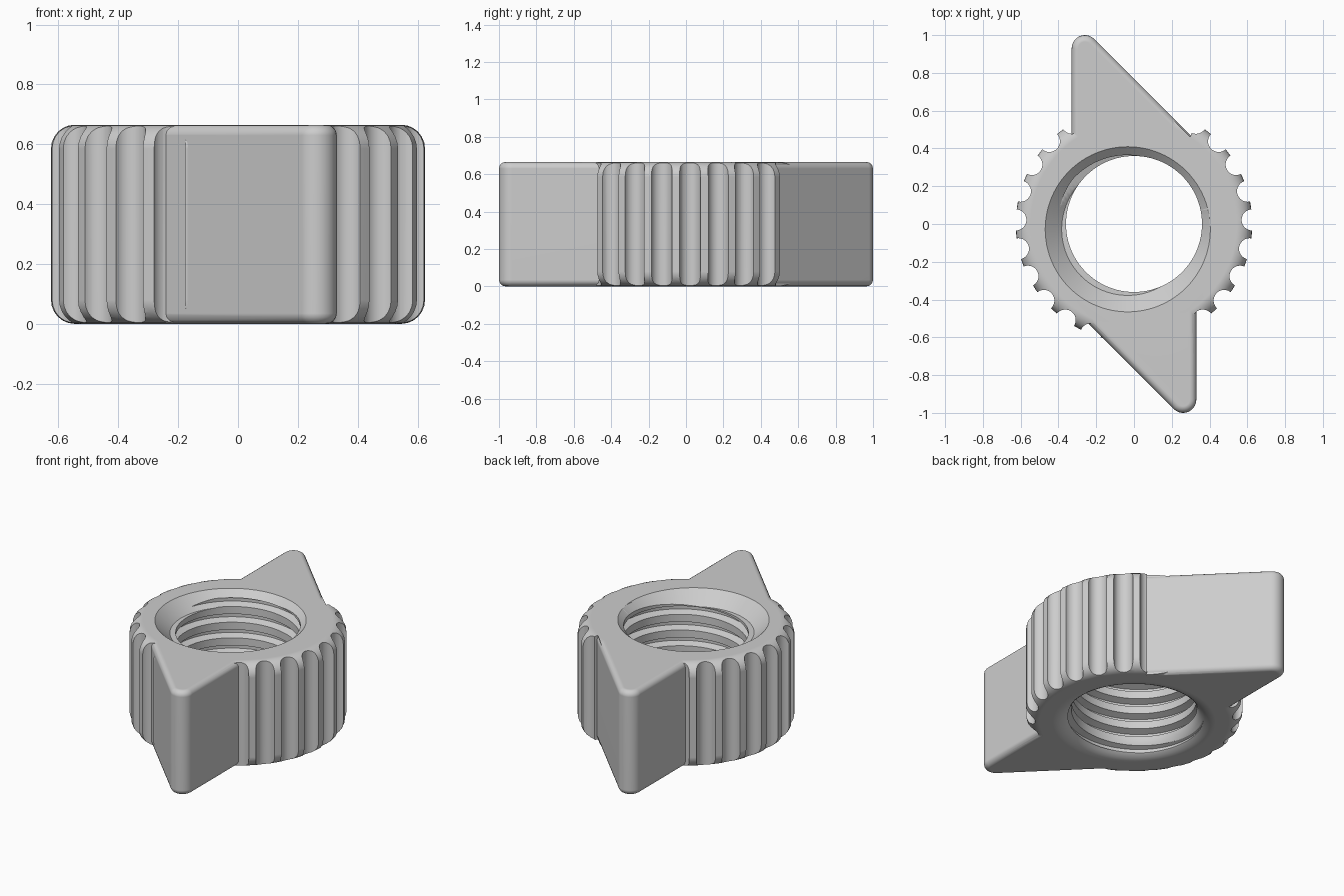
import bpy
import bmesh
from math import sin, cos, radians, tau
from mathutils import Matrix

default = bpy.data.objects.get("Cube")
if default:
    bpy.data.objects.remove(default, do_unlink=True)

HEIGHT = 0.665
BODY_R = 0.626
BORE_R, ROOT_R, PITCH = 0.36, 0.402, 0.1
FLARE = 0.11

grey = bpy.data.materials.new("light grey")
grey.use_nodes = True
grey.diffuse_color = (0.61, 0.61, 0.61, 1)
grey.node_tree.nodes["Principled BSDF"].inputs["Base Color"].default_value = (0.61, 0.61, 0.61, 1)


def make_object(name, bm):
    bmesh.ops.recalc_face_normals(bm, faces=bm.faces[:])
    if bm.calc_volume(signed=True) < 0:
        bmesh.ops.reverse_faces(bm, faces=bm.faces[:])
    mesh = bpy.data.meshes.new(name)
    bm.to_mesh(mesh)
    bm.free()
    mesh.materials.append(grey)
    obj = bpy.data.objects.new(name, mesh)
    bpy.context.collection.objects.link(obj)
    return obj


def prism(bm, outline, z_low, z_high):
    """Extrude an outline between two heights."""
    base = bm.faces.new([bm.verts.new((x, y, z_low)) for x, y in outline])
    top = bmesh.ops.extrude_face_region(bm, geom=[base], use_keep_orig=True)["geom"]
    bmesh.ops.translate(bm, vec=(0, 0, z_high - z_low),
                        verts=[g for g in top if isinstance(g, bmesh.types.BMVert)])
    bmesh.ops.recalc_face_normals(bm, faces=bm.faces[:])


def rounded_prism(name, outline, bevel, segments):
    """Full-height prism with its top and bottom edges rounded."""
    bm = bmesh.new()
    prism(bm, outline, 0, HEIGHT)
    rims = [e for e in bm.edges if abs(e.verts[0].co.z - e.verts[1].co.z) < 0.001]
    bmesh.ops.bevel(bm, geom=rims, offset=bevel, segments=segments,
                    profile=0.5, affect='EDGES', clamp_overlap=True)
    return make_object(name, bm)


def cone(bm, r_low, r_high, z_low, z_high, x, y, segments):
    bmesh.ops.create_cone(bm, cap_ends=True, segments=segments, radius1=r_low,
                          radius2=r_high, depth=z_high - z_low,
                          matrix=Matrix.Translation((x, y, (z_low + z_high) / 2)))


def apply_modifier(obj, mod):
    bpy.context.view_layer.objects.active = obj
    bpy.ops.object.modifier_apply(modifier=mod.name)


def combine(target, tool, operation):
    tool.hide_render = True
    mod = target.modifiers.new(tool.name, 'BOOLEAN')
    mod.operation, mod.solver, mod.object = operation, 'EXACT', tool
    apply_modifier(target, mod)
    bpy.data.objects.remove(tool, do_unlink=True)


def arc(cx, cy, r, start, end, count):
    angles = [radians(start + (end - start) * i / count) for i in range(count + 1)]
    return [(cx + r * cos(a), cy + r * sin(a)) for a in angles]


# Round body with soft rims
body = rounded_prism("threaded_nut", arc(0, 0, BODY_R, 0, 360, 128)[:-1], 0.08, 6)

# Grip flutes, mirrored on both flanks
bm = bmesh.new()
for side in (1, -1):
    for k in range(-5, 5):
        a = radians(2 + 14.1 * k)
        cone(bm, 0.056, 0.056, -0.1, HEIGHT + 0.1,
             side * BODY_R * cos(a), BODY_R * sin(a), 32)
combine(body, make_object("flute_cutter", bm), 'DIFFERENCE')

# Trim the rim flush where the back wing's slanted face leaves the body
bm = bmesh.new()
prism(bm, [(0.297, 0.462), (0.33, 0.534), (0.36, 0.64), (0.2, 0.8), (0.05, 0.709)],
      -0.1, HEIGHT + 0.1)
combine(body, make_object("trim_cutter", bm), 'DIFFERENCE')

# Two swept wings, half a turn apart
wing_outline = [(-0.33, 0.1), (0.39, 0.1), (0.39, 0.379)] + arc(-0.26, 0.93, 0.07, 45, 180, 10)
for name, sign in (("back_wing", 1), ("front_wing", -1)):
    wing = rounded_prism(name, [(sign * x, sign * y) for x, y in wing_outline], 0.035, 4)
    combine(body, wing, 'UNION')

# Through bore with a rounded lower mouth
mouth = BORE_R + FLARE
section = ([(0, -0.05), (mouth, -0.05)] + arc(mouth, FLARE, FLARE, 270, 180, 8)
           + [(BORE_R, HEIGHT + 0.05), (0, HEIGHT + 0.05)])
bm = bmesh.new()
verts = [bm.verts.new((r, 0, z)) for r, z in section]
edges = [bm.edges.new(pair) for pair in zip(verts, verts[1:])]
bmesh.ops.spin(bm, geom=verts + edges, cent=(0, 0, 0), axis=(0, 0, 1),
               angle=tau, steps=96, use_merge=False)
bmesh.ops.remove_doubles(bm, verts=bm.verts[:], dist=0.0001)
combine(body, make_object("bore_cutter", bm), 'DIFFERENCE')

# Upper mouth: a chamfer slightly off centre
bm = bmesh.new()
cone(bm, 0.35, 0.459, HEIGHT - 0.08, HEIGHT + 0.02, -0.033, -0.028, 96)
combine(body, make_object("upper_mouth_cutter", bm), 'DIFFERENCE')

# Helical groove: a trapezoid thread profile swept as one continuous strip
STEPS, TURNS = 96, 14
CORE_R = BORE_R - 0.008
profile = [(0, CORE_R), (0.42, CORE_R), (0.6, ROOT_R), (0.82, ROOT_R)]
bm = bmesh.new()
columns = []
for j in range(STEPS * TURNS + 1):
    a = tau * j / STEPS
    # The first and last turns stay plain so that both ends close cleanly
    plain = j <= 2 * STEPS or j >= STEPS * (TURNS - 2)
    columns.append([bm.verts.new(((CORE_R if plain else r) * cos(a),
                                  (CORE_R if plain else r) * sin(a),
                                  -0.297 + PITCH * (j / STEPS + f))) for f, r in profile])
for j in range(STEPS * (TURNS - 1)):
    left = columns[j] + [columns[j + STEPS][0]]
    right = columns[j + 1] + [columns[j + STEPS + 1][0]]
    for p in range(len(profile)):
        bm.faces.new((left[p], right[p], right[p + 1], left[p + 1]))
bmesh.ops.delete(bm, geom=[v for v in bm.verts if not v.link_faces], context='VERTS')
tips = [bm.verts.new((0, 0, -0.6)), bm.verts.new((0, 0, HEIGHT + 0.7))]
for e in [e for e in bm.edges if e.is_boundary]:
    tip = tips[0] if e.verts[0].co.z < HEIGHT / 2 else tips[1]
    bm.faces.new((e.verts[0], e.verts[1], tip))
combine(body, make_object("thread_cutter", bm), 'DIFFERENCE')

# Smooth curves, crisp edges
for obj in bpy.context.selected_objects:
    obj.select_set(False)
body.select_set(True)
bpy.context.view_layer.objects.active = body
bpy.ops.object.shade_smooth_by_angle(angle=radians(30))
weighted = body.modifiers.new("even_shading", 'WEIGHTED_NORMAL')
weighted.keep_sharp = True
apply_modifier(body, weighted)
